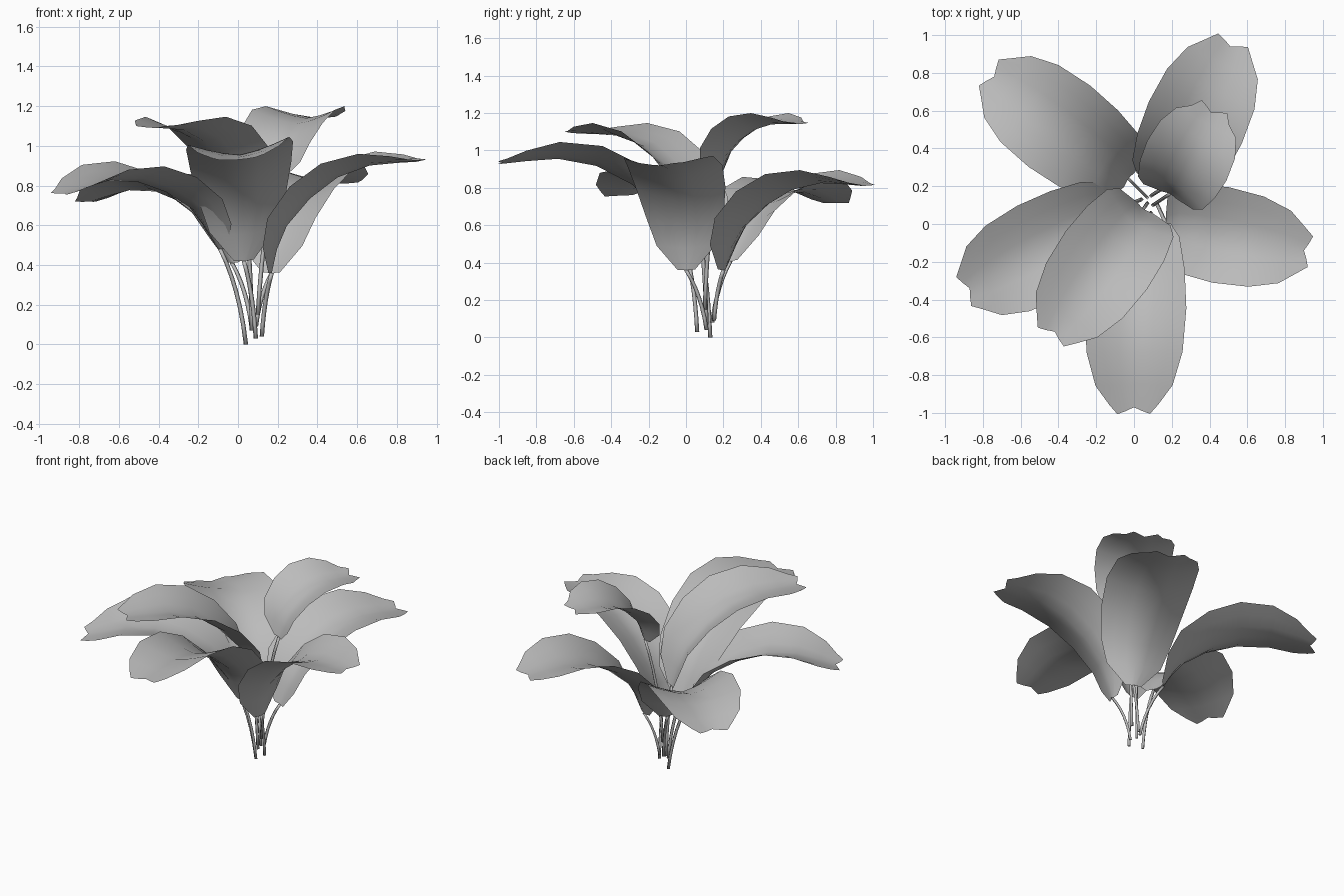
import bpy
import bmesh
from mathutils import Vector

cube = bpy.data.objects.get("Cube")
if cube:
    bpy.data.objects.remove(cube, do_unlink=True)

grey = bpy.data.materials.new("plain_grey")
grey.use_nodes = True
GREY = (0.5, 0.5, 0.5, 1.0)
grey.diffuse_color = GREY
grey.node_tree.nodes["Principled BSDF"].inputs["Base Color"].default_value = GREY

# Leaf template rows: position along chord, arch, half width, cup depth
ROWS = [(0, 0, .05, .01), (.1, .085, .17, .05), (.22, .154, .22, .08),
        (.41, .195, .255, .095), (.6, .195, .27, .09), (.78, .14, .255, .07),
        (.91, .06, .205, .04), (1, 0, .13, .015)]
COLUMNS = 6
TIP_LOBES = [-.015, .035, .02, 0, .02, .035, -.015]

# Leaf name: base, tip, width factor, sideways roll, foot of the stem
LEAVES = {
    "front": ((.03, .01, .42), (.0, -.97, .93), 1.0, .09, (.09, .06, .03)),
    "left": ((.17, .0, .36), (.9, -.14, .92), .95, .03, (.12, .11, .04)),
    "back_left": ((.17, .2, .36), (.51, .94, .81), 1.0, 0, (.09, .15, .09)),
    "back_right": ((-.03, .24, .41), (-.74, .78, .72), 1.0, 0, (.07, .14, .08)),
    "right": ((-.09, .08, .48), (-.87, -.34, .76), 1.0, -.05, (.04, .13, 0)),
    "upper_front": ((.05, .08, .53), (-.42, -.57, 1.09), .98, 0, (.07, .11, .07)),
    "upper_back": ((.19, .16, .83), (.41, .59, 1.14), .87, 0, (.1, .1, .15)),
}


def add_object(name, bm):
    mesh = bpy.data.meshes.new(name)
    bm.to_mesh(mesh)
    bm.free()
    mesh.materials.append(grey)
    for poly in mesh.polygons:
        poly.use_smooth = True
    obj = bpy.data.objects.new(name, mesh)
    bpy.context.collection.objects.link(obj)


def make_leaf(name, base, tip, width, roll):
    """Arched, cupped blade with a notched tip."""
    chord = tip - base
    length = chord.length
    along = chord.normalized()
    level = Vector((0, 0, 1)).cross(along).normalized()
    up = along.cross(level)
    side = (level + up * roll).normalized()
    rib = [base + chord * t + up * arch * length for t, arch, _, _ in ROWS]
    bm = bmesh.new()
    grid = []
    for i, (_, _, half, cup) in enumerate(ROWS):
        tangent = (rib[min(i + 1, len(rib) - 1)] - rib[max(i - 1, 0)]).normalized()
        normal = tangent.cross(side).normalized()
        row = []
        for j in range(COLUMNS + 1):
            s = 2 * j / COLUMNS - 1
            p = rib[i] + side * s * half * width + normal * cup * width * abs(s) ** 1.4
            if i == len(ROWS) - 1:
                p += tangent * TIP_LOBES[j]
            row.append(bm.verts.new(p))
        grid.append(row)
    for a, b in zip(grid, grid[1:]):
        for j in range(COLUMNS):
            bm.faces.new((a[j], b[j], b[j + 1], a[j + 1]))
    bm.normal_update()
    if sum(f.normal.z for f in bm.faces) < 0:
        bmesh.ops.reverse_faces(bm, faces=bm.faces[:])
    add_object(name, bm)


def make_stem(name, foot, top, radius=.011, sides=4, steps=6):
    """Thin square stalk that bends outward towards its leaf."""
    bend = foot.lerp(top, .25)
    bend.z = foot.z + (top.z - foot.z) * .6
    bm = bmesh.new()
    rings = []
    for i in range(steps + 1):
        t = i / steps
        centre = foot.lerp(bend, t).lerp(bend.lerp(top, t), t)
        offsets = [(radius, 0), (0, radius), (-radius, 0), (0, -radius)]
        rings.append([bm.verts.new(centre + Vector((x, y, 0))) for x, y in offsets])
    for a, b in zip(rings, rings[1:]):
        for j in range(sides):
            k = (j + 1) % sides
            bm.faces.new((a[j], a[k], b[k], b[j]))
    bm.faces.new(rings[0][::-1])
    bm.faces.new(rings[-1])
    add_object(name, bm)


for label, (base, tip, width, roll, foot) in LEAVES.items():
    make_leaf(label + "_leaf", Vector(base), Vector(tip), width, roll)
    make_stem(label + "_stem", Vector(foot), Vector(base))
